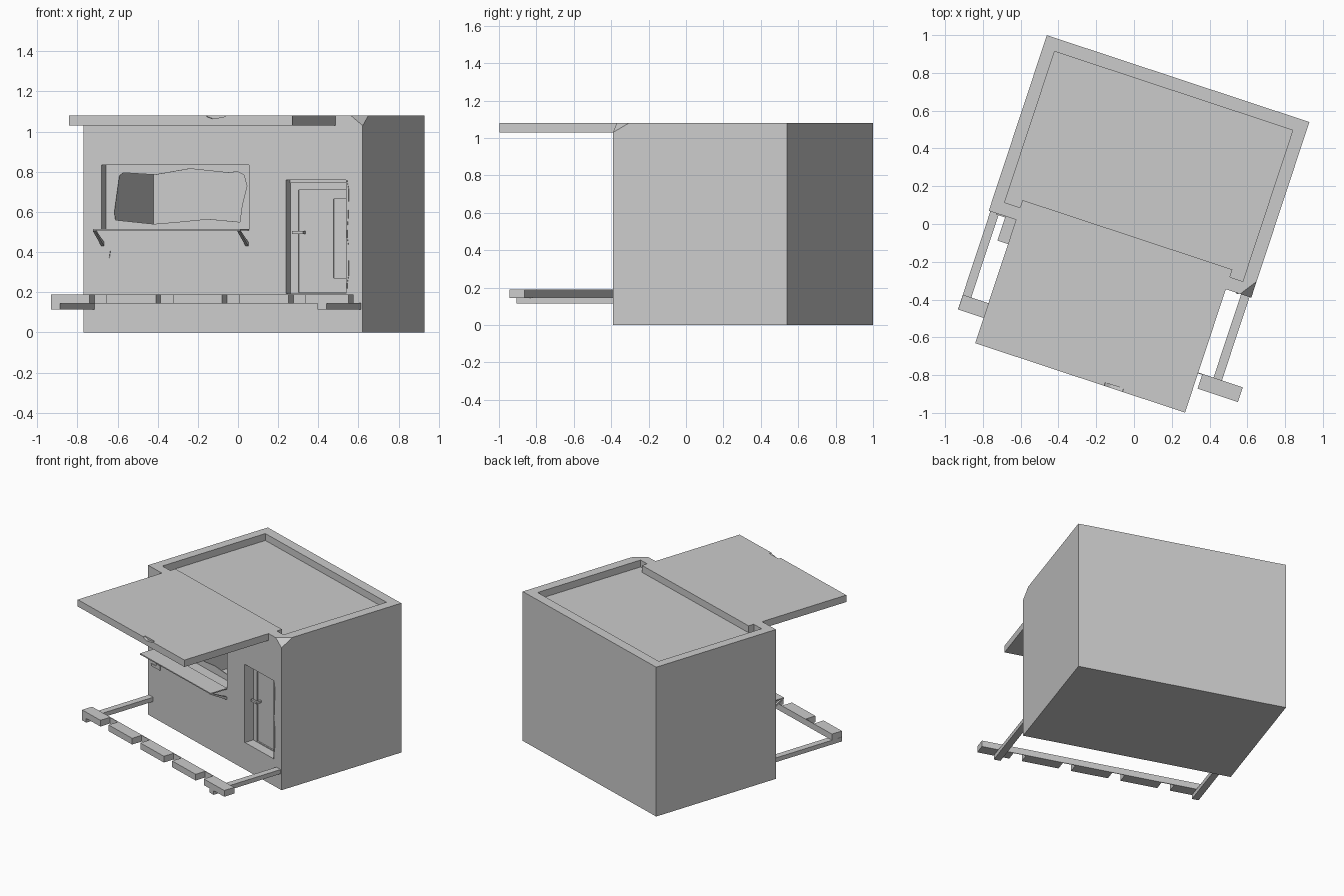
import bpy
import bmesh
import math
import random
from mathutils import Matrix, Vector

random.seed(4)
if "Cube" in bpy.data.objects:
    bpy.data.objects.remove(bpy.data.objects["Cube"])

# One plain grey for everything
grey = bpy.data.materials.new("concrete_grey")
grey.use_nodes = True
grey.diffuse_color = (0.6, 0.6, 0.6, 1)
grey.node_tree.nodes["Principled BSDF"].inputs["Base Color"].default_value = (0.6, 0.6, 0.6, 1)
parts = []


def finish(name, bm):
    bmesh.ops.recalc_face_normals(bm, faces=bm.faces)
    mesh = bpy.data.meshes.new(name)
    bm.to_mesh(mesh)
    bm.free()
    mesh.materials.append(grey)
    obj = bpy.data.objects.new(name, mesh)
    bpy.context.collection.objects.link(obj)
    parts.append(obj)
    return obj


def box(name, xs, ys, zs):
    """Box given by its low and high limit on each axis."""
    bm = bmesh.new()
    bmesh.ops.create_cube(bm, size=1)
    for v in bm.verts:
        v.co = [r[0] if c < 0 else r[1] for c, r in zip(v.co, (xs, ys, zs))]
    return finish(name, bm)


def prism(name, outline, axis, low, high):
    """Extrude a flat outline along y (axis 1) or x (axis 0)."""
    bm = bmesh.new()
    verts = []
    for a, b in outline:
        verts.append(bm.verts.new((a, low, b) if axis == 1 else (low, a, b)))
    face = bm.faces.new(verts)
    made = bmesh.ops.extrude_face_region(bm, geom=[face])["geom"]
    shift = Vector((0, high - low, 0)) if axis == 1 else Vector((high - low, 0, 0))
    bmesh.ops.translate(bm, verts=[g for g in made if isinstance(g, bmesh.types.BMVert)], vec=shift)
    return finish(name, bm)


def combine(target, other, operation="DIFFERENCE"):
    mod = target.modifiers.new("combine", "BOOLEAN")
    mod.object, mod.operation, mod.solver = other, operation, "EXACT"
    bpy.context.view_layer.objects.active = target
    bpy.ops.object.modifier_apply(modifier=mod.name)
    parts.remove(other)
    bpy.data.objects.remove(other)


# Main block with its broken front corner
front, inner = -0.175, -0.095
building = box("building", (-0.752, 0.712), (front, 0.804), (0, 1.08))
bm = bmesh.new()
bm.from_mesh(building.data)
a, b, c = Vector((0.65, front, 1.08)), Vector((0.712, -0.085, 1.08)), Vector((0.712, front, 1.03))
cut = bmesh.ops.bisect_plane(bm, geom=bm.verts[:] + bm.edges[:] + bm.faces[:], plane_co=a,
                             plane_no=(b - a).cross(c - a) * -1, clear_outer=True)
bmesh.ops.holes_fill(bm, edges=bm.edges[:])
bmesh.ops.recalc_face_normals(bm, faces=bm.faces)
bm.to_mesh(building.data)
bm.free()

# Sunken roof, hollow room, window and door openings
room_x = (-0.686, 0.642)
combine(building, box("roof_cut", room_x, (-0.107, 0.735), (1.03, 1.2)))
combine(building, box("room_cut", room_x, (inner, 0.735), (0.19, 0.98)))
combine(building, box("window_cut", (-0.659, 0.116), (-0.3, 0), (0.51, 0.835)))
combine(building, box("door_cut", (0.311, 0.627), (-0.3, 0), (0.195, 0.76)))

# Roof canopy with a chipped front edge
canopy = box("canopy", (-0.6, 0.57), (-0.863, -0.065), (1.03, 1.08))
chip = [(0.11, 1.1), (0.12, 1.075), (0.15, 1.064), (0.18, 1.068), (0.22, 1.076), (0.23, 1.1)]
combine(canopy, prism("chip_cut", chip, 1, -0.9, -0.845))
combine(building, canopy, "UNION")

# Broken window pane
pane = box("window_pane", (-0.67, 0.13), (inner - 0.003, inner + 0.003), (0.5, 0.845))
hole = [(-0.611, 0.56), (-0.616, 0.60), (-0.59, 0.78), (-0.57, 0.795), (-0.4, 0.785),
        (-0.22, 0.815), (-0.02, 0.795), (0.03, 0.80), (0.063, 0.785), (0.079, 0.73),
        (0.053, 0.63), (0.042, 0.55), (-0.126, 0.565), (-0.284, 0.55), (-0.41, 0.54)]
combine(pane, prism("pane_cut", hole, 1, -0.2, 0))

# Window shelf and slanted braces
box("window_shelf", (-0.659, 0.116), (-0.31, front), (0.507, 0.515))
for name, x in (("left_brace", 0.098), ("right_brace", -0.659)):
    prism(name, [(front, 0.43), (front, 0.45), (-0.3, 0.51), (-0.31, 0.505)], 0, x, x + 0.014)

# Small bracket on the wall
prism("wall_bracket", [(-0.711, 0.37), (-0.616, 0.37), (-0.611, 0.405), (-0.658, 0.405),
                       (-0.658, 0.388), (-0.711, 0.385)], 1, front - 0.006, front + 0.01)

# Door with a stepped leaf, sunken panel and handle
door = box("door", (0.3, 0.64), (inner - 0.012, inner + 0.02), (0.18, 0.78))
combine(door, box("leaf_cut", (0.352, 0.62), (-0.2, inner - 0.002), (0.2, 0.71)))
combine(door, box("panel_cut", (0.532, 0.605), (-0.2, inner + 0.008), (0.27, 0.665)))
box("door_head", (0.311, 0.627), (inner - 0.02, inner), (0.745, 0.765))
box("door_handle_stem", (0.372, 0.387), (-0.13, inner), (0.49, 0.505))
box("door_handle", (0.33, 0.387), (-0.14, -0.125), (0.49, 0.505))

# Ragged edging at the sides of the door
for name, x, side in (("right_door_edging", 0.311, -1), ("left_door_edging", 0.627, 1)):
    ragged = [(x + side * random.uniform(0.002, 0.014), 0.195 + 0.565 * i / 12) for i in range(13)]
    prism(name, [(x, 0.195)] + ragged + [(x, 0.76)], 1, front - 0.004, front + 0.01)

# Low rail: two arms, a thin backing strip and five blocks
for name, x in (("right_rail_arm", -0.743), ("left_rail_arm", 0.655)):
    box(name, (x, x + 0.047), (-0.722, front), (0.115, 0.146))
box("rail_backing", (-0.742, 0.818), (-0.645, -0.64), (0.145, 0.19))
for i in range(5):
    start = -0.799 + 0.348 * i
    box("rail_block_%d" % (i + 1), (max(start, -0.742), min(start + 0.259, 0.818)),
        (-0.722, -0.64), (0.145, 0.19))

# Turn the whole building to its angled stance
turn = Matrix.Rotation(math.radians(-18.3), 4, "Z")
for obj in parts:
    obj.data.transform(turn)
